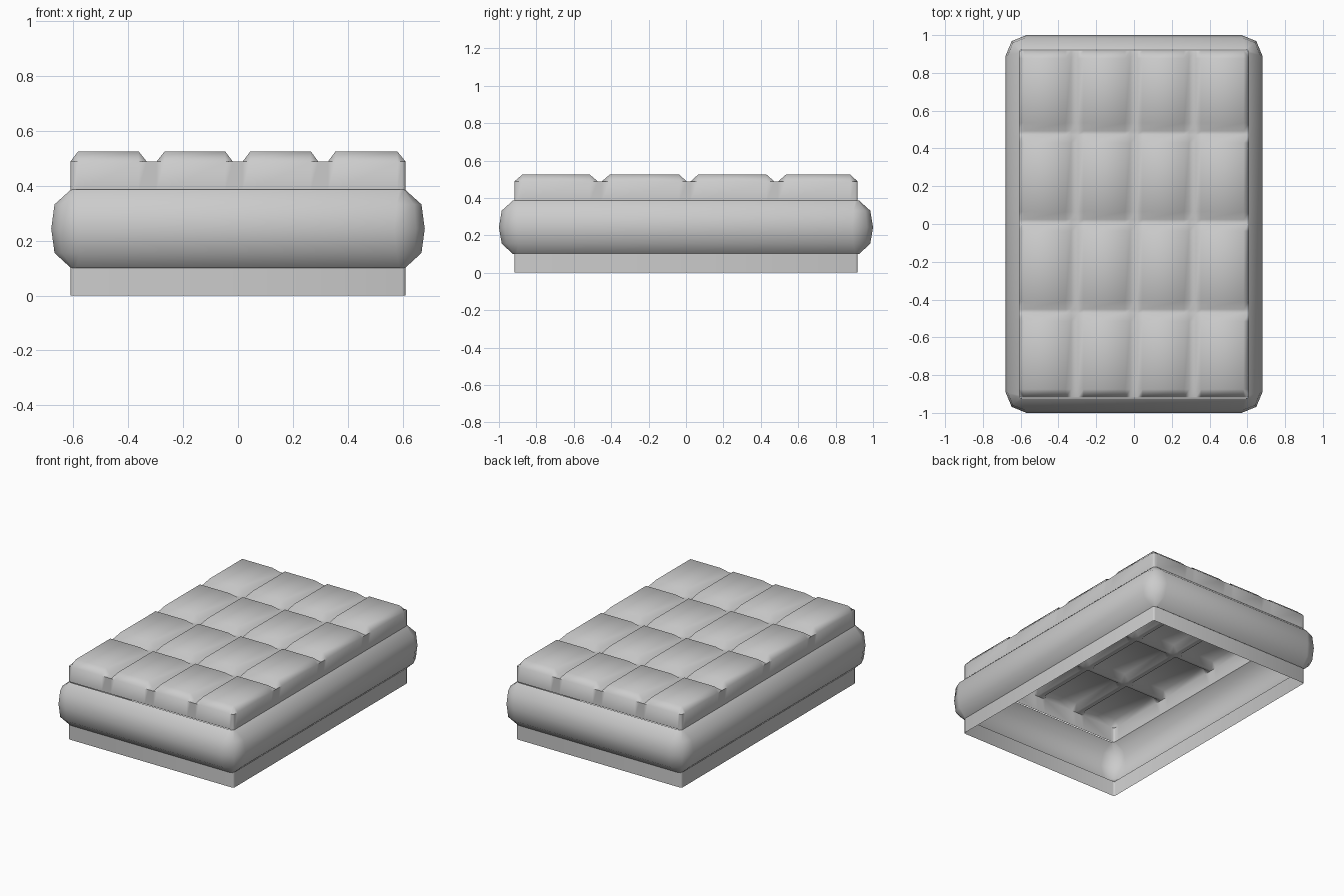
import bpy, bmesh, math

if "Cube" in bpy.data.objects:
    bpy.data.objects.remove(bpy.data.objects["Cube"])


def finish(bm, name, angle):
    bmesh.ops.recalc_face_normals(bm, faces=bm.faces)
    me = bpy.data.meshes.new(name)
    bm.to_mesh(me)
    bm.free()
    ob = bpy.data.objects.new(name, me)
    bpy.context.collection.objects.link(ob)
    bpy.ops.object.select_all(action='DESELECT')
    ob.select_set(True)
    bpy.context.view_layer.objects.active = ob
    bpy.ops.object.shade_smooth_by_angle(angle=math.radians(angle))
    return ob


def ring(bm, hx, hy, r, z, seg=2):
    """Rounded rectangle loop of vertices."""
    verts = []
    for k, (sx, sy) in enumerate([(1, 1), (-1, 1), (-1, -1), (1, -1)]):
        for i in range(seg + 1):
            a = math.pi / 2 * (k + i / seg)
            verts.append(bm.verts.new((sx * (hx - r) + r * math.cos(a),
                                       sy * (hy - r) + r * math.sin(a), z)))
    return verts


def band(name, profile, angle):
    """Open shell lofted through (half x, half y, corner radius, z) rings."""
    bm = bmesh.new()
    rings = [ring(bm, *p) for p in profile]
    for a, b in zip(rings, rings[1:]):
        n = len(a)
        for i in range(n):
            j = (i + 1) % n
            bm.faces.new((a[i], a[j], b[j], b[i]))
    ob = finish(bm, name, angle)
    # keep outward orientation on the open shell
    me = ob.data
    p = me.polygons[0]
    if p.normal.dot(p.center) < 0:
        me.flip_normals()
    return ob


# Lower straight wall, open underneath
band("lower_wall", [(0.61, 0.918, 0.012, 0.0), (0.61, 0.918, 0.012, 0.105)], 60)

# Bulging middle layer
band("bulging_filling", [
    (0.608, 0.925, 0.02, 0.10),
    (0.668, 0.985, 0.09, 0.155),
    (0.68, 1.0, 0.11, 0.243),
    (0.668, 0.985, 0.09, 0.332),
    (0.608, 0.925, 0.02, 0.386)], 60)

# Top slab: a height grid of 4 x 4 raised tiles with grooves, plus side walls
HX, HY, Z0, ZG, ZT = 0.61, 0.918, 0.385, 0.488, 0.525


def stations(half, tiles, groove):
    """Grid lines as (position, is_tile_edge)."""
    out = [(-half, False)]
    for i, (a, b) in enumerate(tiles):
        out += [(a, True), (b, True)]
        if i < len(tiles) - 1:
            mid = (b + tiles[i + 1][0]) / 2
            out += [(mid - groove, False), (mid + groove, False)]
    return out + [(half, False)]


xs = stations(HX, [(-0.582, -0.362), (-0.267, -0.047), (0.045, 0.265), (0.355, 0.58)], 0.018)
ys = stations(HY, [(-0.875, -0.515), (-0.407, -0.037), (0.065, 0.43), (0.535, 0.877)], 0.01)
bm = bmesh.new()
grid = [[bm.verts.new((x, y, ZT if tx and ty else ZG)) for y, ty in ys] for x, tx in xs]
for i in range(len(xs) - 1):
    for j in range(len(ys) - 1):
        bm.faces.new((grid[i][j], grid[i + 1][j], grid[i + 1][j + 1], grid[i][j + 1]))
rim = [e for e in bm.edges if e.is_boundary]
ext = bmesh.ops.extrude_edge_only(bm, edges=rim)
for v in ext["geom"]:
    if isinstance(v, bmesh.types.BMVert):
        v.co.z = Z0
# soften the vertical corners
corners = [e for e in bm.edges
           if all(abs(abs(v.co.x) - HX) < 1e-4 and abs(abs(v.co.y) - HY) < 1e-4 for v in e.verts)]
bmesh.ops.bevel(bm, geom=corners, offset=0.012, segments=2, profile=0.5, affect='EDGES')
slab = finish(bm, "tiled_top", 50)
if max(slab.data.polygons, key=lambda p: p.center.z).normal.z < 0:
    slab.data.flip_normals()
